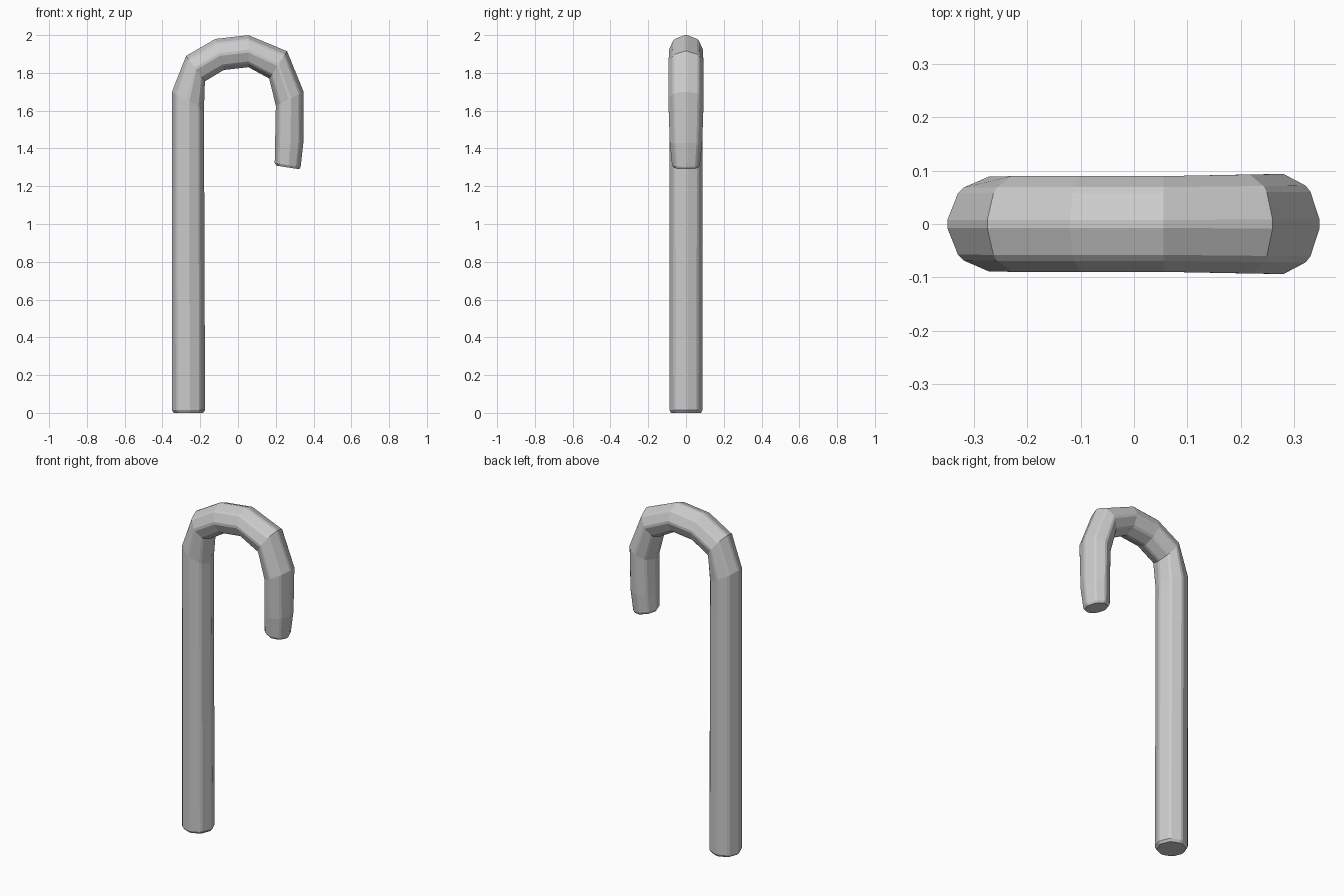
import bpy, bmesh, math

if "Cube" in bpy.data.objects:
    bpy.data.objects.remove(bpy.data.objects["Cube"])

# Each section: outer (x, z), inner (x, z), half depth in y
SECTIONS = [
    ((-0.34, 0.0), (-0.185, 0.0), 0.079),
    ((-0.35, 0.014), (-0.174, 0.014), 0.088),
    ((-0.35, 1.70), (-0.18, 1.605), 0.089),
    ((-0.275, 1.89), (-0.175, 1.755), 0.09),
    ((-0.12, 1.98), (-0.075, 1.815), 0.09),
    ((0.055, 2.0), (0.055, 1.83), 0.09),
    ((0.26, 1.915), (0.165, 1.77), 0.093),
    ((0.348, 1.70), (0.20, 1.625), 0.094),
    ((0.346, 1.43), (0.196, 1.42), 0.086),
    ((0.332, 1.302), (0.194, 1.323), 0.074),
    ((0.325, 1.29), (0.203, 1.309), 0.066),
]

# Octagon with narrow bevelled corners
ANGLES = [math.radians(45 * k + d) for k in range(8) for d in (-5, 5)]


def section(bm, outer, inner, depth):
    cx, cz = (outer[0] + inner[0]) / 2, (outer[1] + inner[1]) / 2
    dx, dz = outer[0] - cx, outer[1] - cz
    return [bm.verts.new((cx + dx * math.cos(a), depth * math.sin(a), cz + dz * math.cos(a)))
            for a in ANGLES]


# Hooked cane: shaft, bend and tapered tip in one sweep
bm = bmesh.new()
rings = [section(bm, *s) for s in SECTIONS]
n = len(ANGLES)
for lo, hi in zip(rings, rings[1:]):
    for i in range(n):
        j = (i + 1) % n
        bm.faces.new((lo[i], lo[j], hi[j], hi[i]))
bm.faces.new(rings[0])
bm.faces.new(rings[-1])
bmesh.ops.recalc_face_normals(bm, faces=bm.faces)

mesh = bpy.data.meshes.new("hooked_cane")
bm.to_mesh(mesh)
bm.free()
cane = bpy.data.objects.new("hooked_cane", mesh)
bpy.context.collection.objects.link(cane)
